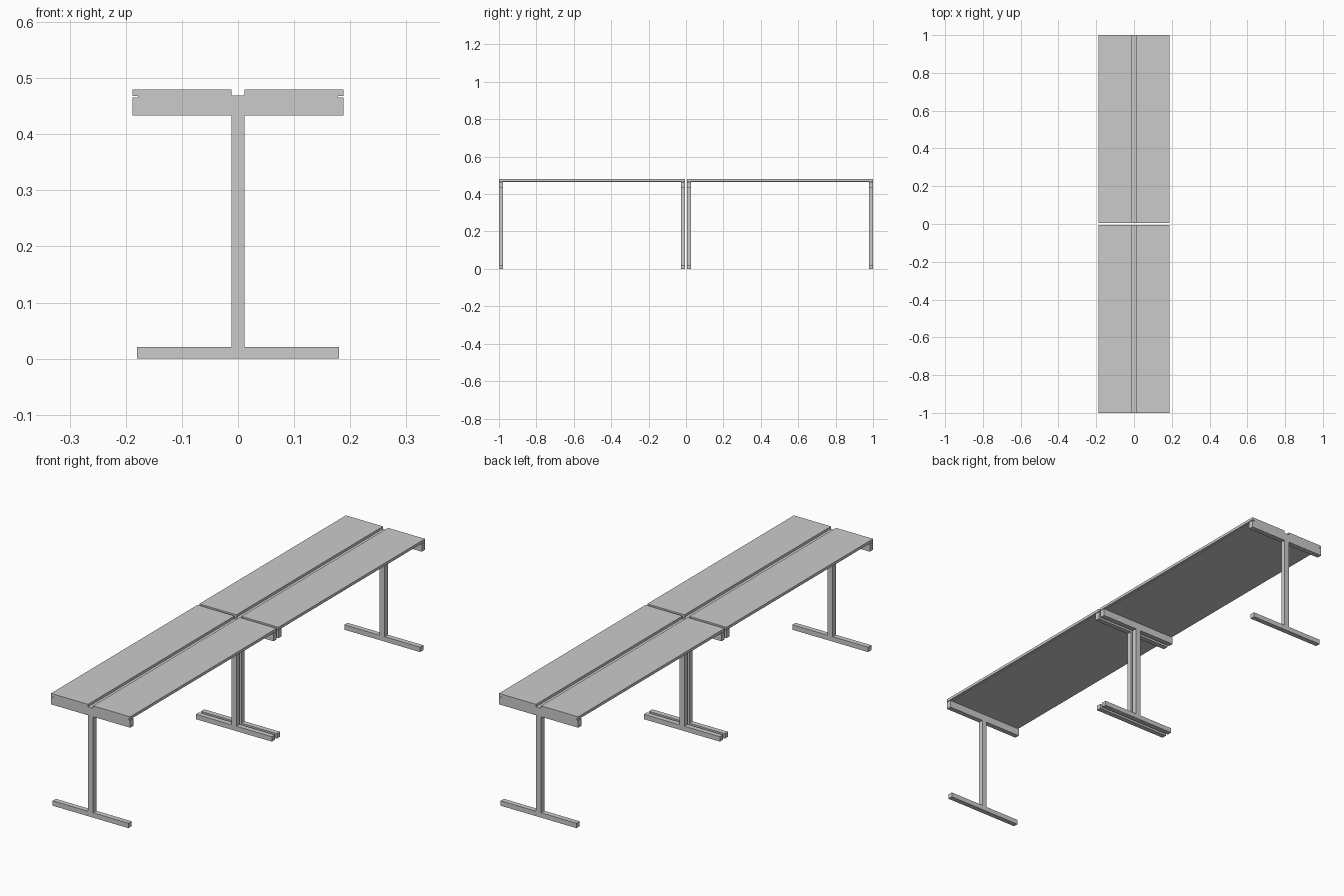
import bpy, bmesh

if "Cube" in bpy.data.objects:
    bpy.data.objects.remove(bpy.data.objects["Cube"])

LENGTH_GAP = 0.006   # half the gap between the two benches
DEPTH = 0.022        # depth of each support frame


def box(name, x0, x1, y0, y1, z0, z1):
    bm = bmesh.new()
    bmesh.ops.create_cube(bm, size=1)
    for v in bm.verts:
        v.co.x = x1 if v.co.x > 0 else x0
        v.co.y = y1 if v.co.y > 0 else y0
        v.co.z = z1 if v.co.z > 0 else z0
    return finish(name, bm)


def finish(name, bm):
    bmesh.ops.recalc_face_normals(bm, faces=bm.faces)
    mesh = bpy.data.meshes.new(name)
    bm.to_mesh(mesh)
    bm.free()
    obj = bpy.data.objects.new(name, mesh)
    bpy.context.collection.objects.link(obj)
    return obj


def support(name, y0, y1):
    # I-shaped outline: foot, post and top beam in one piece
    half = [(0.18, 0), (0.18, 0.021), (0.012, 0.021),
            (0.012, 0.433), (0.188, 0.433), (0.188, 0.465)]
    outline = half + [(-x, z) for x, z in reversed(half)]
    bm = bmesh.new()
    face = bm.faces.new([bm.verts.new((x, y0, z)) for x, z in outline])
    ext = bmesh.ops.extrude_face_region(bm, geom=[face])
    verts = [g for g in ext["geom"] if isinstance(g, bmesh.types.BMVert)]
    bmesh.ops.translate(bm, verts=verts, vec=(0, y1 - y0, 0))
    return finish(name, bm)


for label, y0, y1 in (("front", -1, -LENGTH_GAP), ("back", LENGTH_GAP, 1)):
    # end frames
    support(label + "_bench_support_a", y0, y0 + DEPTH)
    support(label + "_bench_support_b", y1 - DEPTH, y1)
    # thin plate under the planks
    box(label + "_bench_plate", -0.178, 0.178, y0, y1, 0.465, 0.469)
    # seat planks
    box(label + "_bench_left_plank", -0.188, -0.012, y0, y1, 0.468, 0.48)
    box(label + "_bench_right_plank", 0.012, 0.188, y0, y1, 0.468, 0.48)
